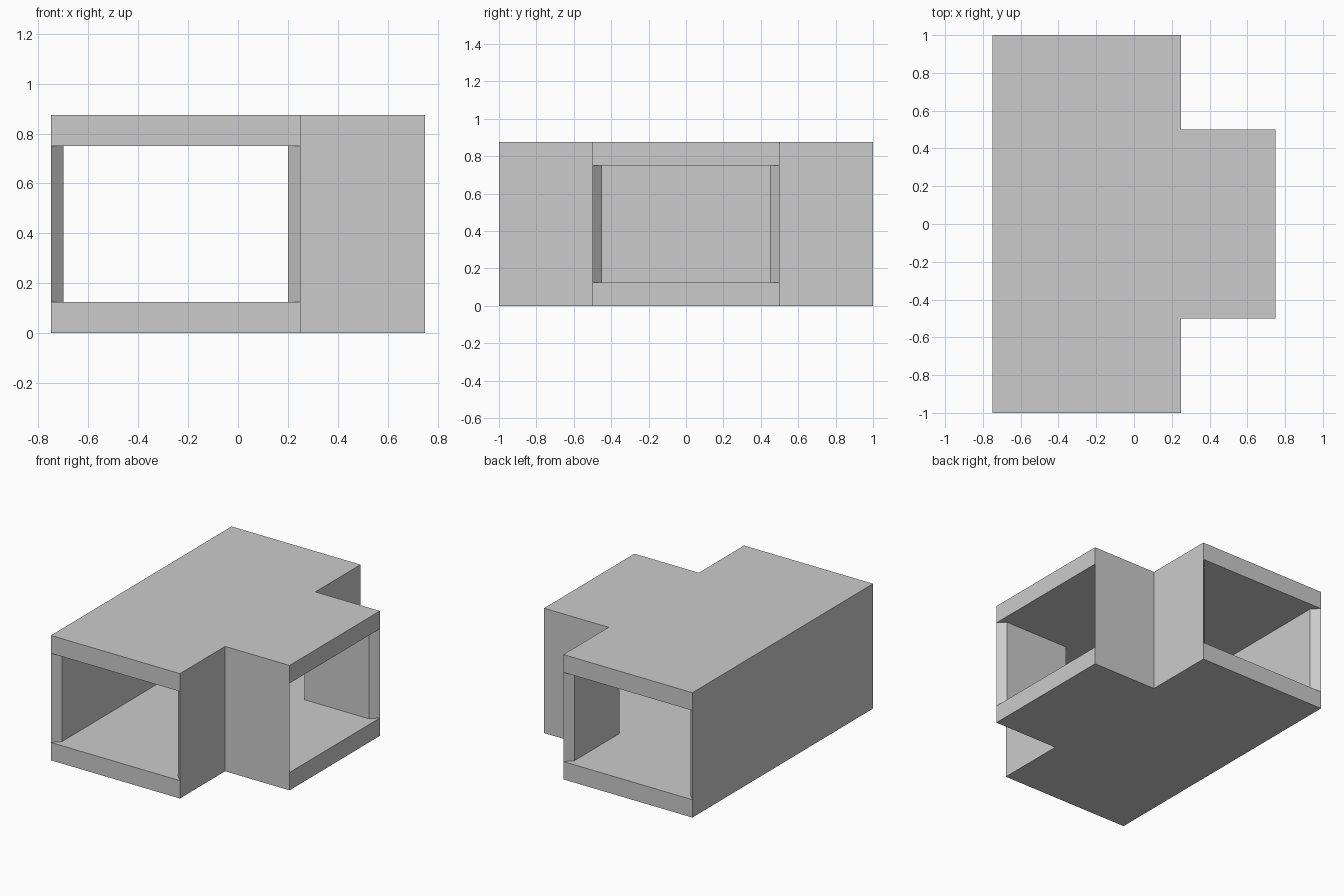
import bpy, bmesh
from mathutils import Vector

if "Cube" in bpy.data.objects:
    bpy.data.objects.remove(bpy.data.objects["Cube"])

WALL = 0.05
Z = (0.0, 0.125, 0.75, 0.875)   # base, floor, ceiling, roof

# T-shaped footprint (counter-clockwise); edges listed in OPEN are the corridor mouths
foot = [Vector(p) for p in ((-.75, -1), (.25, -1), (.25, -.5), (.75, -.5),
                            (.75, .5), (.25, .5), (.25, 1), (-.75, 1))]
OPEN = {0, 3, 6}
n = len(foot)


def inward(i):
    d = (foot[(i + 1) % n] - foot[i % n]).normalized()
    return Vector((-d.y, d.x))


inset = [foot[i] + WALL * (inward(i - 1) + inward(i)) for i in range(n)]

# Cavity outline: inset walls, with mitred jambs flaring to each mouth
cavity = []
for i in range(n):
    cavity.append(inset[i])
    if i in OPEN:
        cavity += [foot[i], foot[(i + 1) % n]]

bm = bmesh.new()


def face(points):
    bm.faces.new([bm.verts.new(p) for p in points])


def band(a, b, z0, z1):
    face([(*a, z0), (*b, z0), (*b, z1), (*a, z1)])


# Underside, roof, corridor floor and ceiling
face([(*p, Z[0]) for p in reversed(foot)])
face([(*p, Z[3]) for p in foot])
face([(*p, Z[1]) for p in cavity])
face([(*p, Z[2]) for p in reversed(cavity)])

# Outer sides: slab edges everywhere, wall band only where closed
for i in range(n):
    for k in range(3):
        if not (k == 1 and i in OPEN):
            band(foot[i], foot[(i + 1) % n], Z[k], Z[k + 1])

# Inner walls and jambs, skipping the mouths
for i, a in enumerate(cavity):
    b = cavity[(i + 1) % len(cavity)]
    if not (a in foot and b in foot):
        band(b, a, Z[1], Z[2])

bmesh.ops.remove_doubles(bm, verts=bm.verts, dist=1e-4)
me = bpy.data.meshes.new("corridor_junction")
bm.to_mesh(me)
bm.free()
ob = bpy.data.objects.new("corridor_junction", me)
bpy.context.collection.objects.link(ob)
